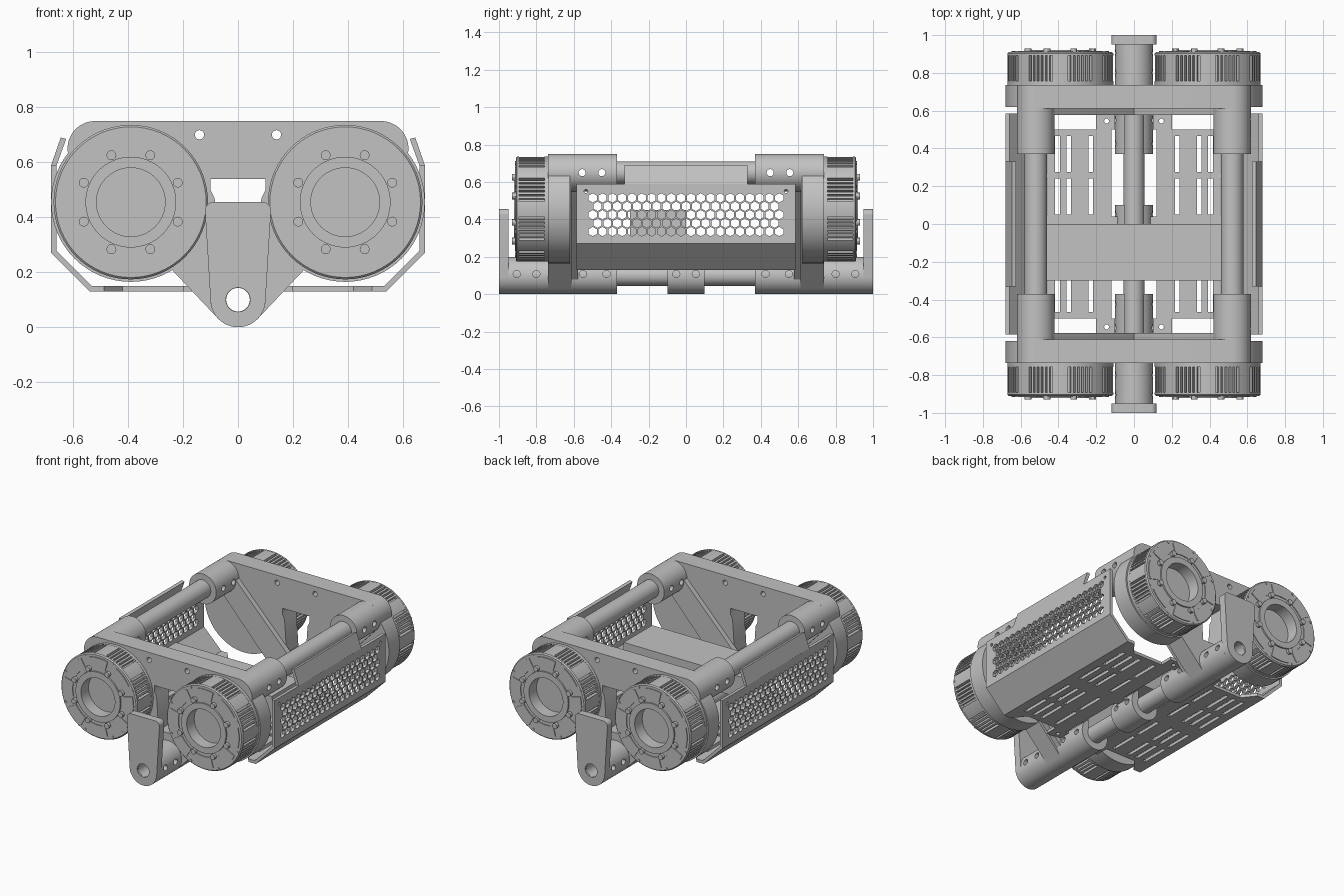
import bpy, bmesh
from math import sin, cos, radians, pi
from mathutils import Vector
from mathutils.geometry import convex_hull_2d

if "Cube" in bpy.data.objects:
    bpy.data.objects.remove(bpy.data.objects["Cube"])

grey = bpy.data.materials.new("machined_grey")
grey.use_nodes = True
grey.diffuse_color = (0.54, 0.54, 0.54, 1)
grey.node_tree.nodes["Principled BSDF"].inputs["Base Color"].default_value = grey.diffuse_color


# Helpers
def circle(cx, cy, r, n=48, turn=0.0):
    return [(cx + r * cos(turn + 2 * pi * i / n), cy + r * sin(turn + 2 * pi * i / n)) for i in range(n)]


def rect(x0, x1, y0, y1):
    return [(x0, y0), (x1, y0), (x1, y1), (x0, y1)]


def hull(*circles):
    pts = [Vector(p) for c in circles for p in circle(*c, 64)]
    return [tuple(pts[i]) for i in convex_hull_2d(pts)]


def sector(cx, cy, r0, r1, mid, half, n=6):
    angles = [radians(mid - half + 2 * half * i / n) for i in range(n + 1)]
    return ([(cx + r1 * cos(a), cy + r1 * sin(a)) for a in angles]
            + [(cx + r0 * cos(a), cy + r0 * sin(a)) for a in reversed(angles)])


def prism(bm, pts, t0, t1, axis="y"):
    place = {"x": lambda a, b, t: (t, a, b), "y": lambda a, b, t: (a, t, b), "z": lambda a, b, t: (a, b, t)}[axis]
    low = [bm.verts.new(place(a, b, t0)) for a, b in pts]
    high = [bm.verts.new(place(a, b, t1)) for a, b in pts]
    bm.faces.new(low)
    bm.faces.new(high[::-1])
    for i in range(len(pts)):
        j = (i + 1) % len(pts)
        bm.faces.new((low[i], high[i], high[j], low[j]))


def finish(name, bm):
    bmesh.ops.recalc_face_normals(bm, faces=bm.faces)
    mesh = bpy.data.meshes.new(name)
    bm.to_mesh(mesh)
    bm.free()
    obj = bpy.data.objects.new(name, mesh)
    bpy.context.collection.objects.link(obj)
    mesh.materials.append(grey)
    return obj


def select(obj):
    bpy.ops.object.select_all(action="DESELECT")
    obj.select_set(True)
    bpy.context.view_layer.objects.active = obj


def part(name, solid, *cut_groups):
    # Each group holds cutters that do not touch one another
    bm = bmesh.new()
    prism(bm, *solid)
    obj = finish(name, bm)
    for group in cut_groups:
        bm = bmesh.new()
        for c in group:
            prism(bm, *c)
        cutter = finish("cutter", bm)
        cutter.hide_render = True
        mod = obj.modifiers.new("cut", "BOOLEAN")
        mod.operation, mod.solver, mod.object = "DIFFERENCE", "EXACT", cutter
        select(obj)
        bpy.ops.object.modifier_apply(modifier="cut")
        bpy.data.objects.remove(cutter)
    select(obj)
    bpy.ops.object.shade_smooth_by_angle(angle=radians(30))


def bolt_holes(ys, z):
    return [(circle(y, z, 0.019, 16), -0.8, 0.8, "x") for y in ys]


RAIL_X, RAIL_Z, LOW_Z = 0.52, 0.65, 0.1
MOTOR_X, MOTOR_Z = 0.39, 0.455
UPPER_BOLTS, LOWER_BOLTS = (0.45, 0.555), (0.425, 0.55, 0.8, 0.905)


def motor(name, sx, sy):
    # Turned body with a hollow hub and a recessed rim
    cx, cz = sx * MOTOR_X, MOTOR_Z
    profile = [(0, .84), (.125, .84), (.125, .92), (.165, .92), (.165, .91), (.274, .91), (.281, .903),
               (.281, .893), (.255, .893), (.255, .757), (.281, .757), (.281, .735), (0, .735)]
    bm = bmesh.new()
    verts = [bm.verts.new((cx + r, sy * y, cz)) for r, y in profile]
    edges = [bm.edges.new(pair) for pair in zip(verts, verts[1:])]
    bmesh.ops.spin(bm, geom=verts + edges, cent=(cx, 0, cz), axis=(0, 1, 0), angle=2 * pi, steps=64)
    bmesh.ops.remove_doubles(bm, verts=bm.verts, dist=0.0002)
    for k in range(8):
        mid = 45 * k
        # Rim blocks and cooling fins
        prism(bm, sector(cx, cz, .25, .28, mid, 8.5), sy * .75, sy * .9)
        for i in range(5):
            prism(bm, sector(cx, cz, .25, .28, mid + 13 + 4.75 * i, 1.3, 1), sy * .75, sy * .9)
        # Raised face pads and bolts
        prism(bm, sector(cx, cz, .19, .258, mid, 15), sy * .905, sy * .915)
        a = radians(mid + 22.5)
        prism(bm, circle(cx + .185 * cos(a), cz + .185 * sin(a), .018, 12), sy * .9, sy * .93)
        prism(bm, circle(cx + .266 * cos(a), cz + .266 * sin(a), .009, 12), sy * .9, sy * .914)
    select(finish(name, bm))
    bpy.ops.object.shade_smooth_by_angle(angle=radians(30))


for sy, end in ((-1, "front"), (1, "back")):
    # End frame plate with window and small holes
    window = [(-.1, .54), (.1, .54), (.1, .5), (.085, .47), (.07, .25), (-.07, .25), (-.085, .47), (-.1, .5)]
    part(end + "_end_plate",
         (hull((-RAIL_X, RAIL_Z, .1), (RAIL_X, RAIL_Z, .1), (0, LOW_Z, .1)), sy * .612, sy * .737),
         [(window, sy * .55, sy * .8), (circle(0, LOW_Z, .05, 32), sy * .55, sy * .8)]
         + [(circle(x, .7, .017, 16), sy * .55, sy * .8) for x in (-.14, .14)])

    for sx, side in ((-1, "right"), (1, "left")):
        tag = end + "_" + side
        part(tag + "_motor_mount", (circle(sx * MOTOR_X, MOTOR_Z, .29, 64), sy * .62, sy * .735))
        motor(tag + "_motor", sx, sy)
        part(tag + "_diagonal_brace",
             (hull((sx * .5, .63, .075), (sx * .02, .12, .085)), sy * .578, sy * .615),
             [(circle(0, LOW_Z, .05, 32), sy * .5, sy * .7)])
        part(tag + "_rail_collar", (circle(sx * RAIL_X, RAIL_Z, .1), sy * .37, sy * .63),
             bolt_holes([sy * y for y in UPPER_BOLTS], RAIL_Z))

    # Lower clamp, open on top inside the frame
    part(end + "_lower_clamp", (circle(0, LOW_Z, .1), sy * .37, sy * .96),
         [(circle(0, LOW_Z, .052, 32), sy * .3, sy * 1.1)],
         [(rect(-.05, .05, .11, .3), sy * .3, sy * .59)],
         bolt_holes([sy * y for y in LOWER_BOLTS], .108))

    # Upright arm at the end of the lower tube
    part(end + "_arm",
         (hull((0, LOW_Z, .1), (-.09, .425, .03), (.09, .425, .03)), sy * .95, sy),
         [(circle(0, LOW_Z, .044, 32), sy * .9, sy * 1.1)])

# Long tubes
for sx, side in ((-1, "right"), (1, "left")):
    part(side + "_rail_tube", (circle(sx * RAIL_X, RAIL_Z, .06), -.62, .62),
         bolt_holes([s * y for s in (-1, 1) for y in UPPER_BOLTS], RAIL_Z))
part("lower_tube", (circle(0, LOW_Z, .055), -.99, .99), [(circle(0, LOW_Z, .043, 32), -1.1, 1.1)])
part("middle_clamp", (circle(0, LOW_Z, .1), -.1, .1),
     [(circle(0, LOW_Z, .052, 32), -.2, .2)],
     [(rect(-.05, .05, .11, .3), -.2, .2)],
     bolt_holes((-.052, .052), .108))

# Battery box across the middle
part("battery_box", (rect(-.46, .46, .31, .45), -.3, 0))

# Bent side guards with hexagon grille and slotted floor
for sx, side in ((-1, "right"), (1, "left")):
    def flip(pts):
        return [(sx * a, b) for a, b in pts]

    section = [(.68, .59), (.68, .27), (.54, .13), (.05, .13), (.05, .15), (.532, .15), (.66, .278), (.66, .59)]
    grille, floor, trims = [], [], []
    for row in range(5):
        for col in range(20 - row % 2):
            y = (col - (19 - row % 2) / 2) * .0525
            grille.append((circle(y, .335 + row * .045, .025, 6, pi / 6), sx * .64, sx * .7, "x"))
    for sy in (-1, 1):
        grille.append((circle(sy * .535, .55, .01, 12), sx * .64, sx * .7, "x"))
        # Inner edge and end notches of the floor
        trims += [flip(rect(.0, .12, sy * .04, sy * .5)),
                  [(sx * a, sy * b) for a, b in ((.2, .5), (.42, .5), (.5, .6), (.2, .6))]]
        floor += [flip(rect(.0, .1, sy * .48, sy * .6)), circle(sx * .145, sy * .545, .013, 16)]
        for x in (.23, .345, .405, .47):
            for y in (.05, .275):
                floor.append(flip(rect(x - .012, x + .012, sy * y, sy * (y + .19))))
    part(side + "_guard", (flip(section), -.585, .585), grille,
         [(t, .1, .17, "z") for t in trims], [(f, .1, .17, "z") for f in floor])
    part(side + "_guard_lip", (flip([(.68, .589), (.645, .69), (.625, .685), (.66, .589)]), -.33, .33))
